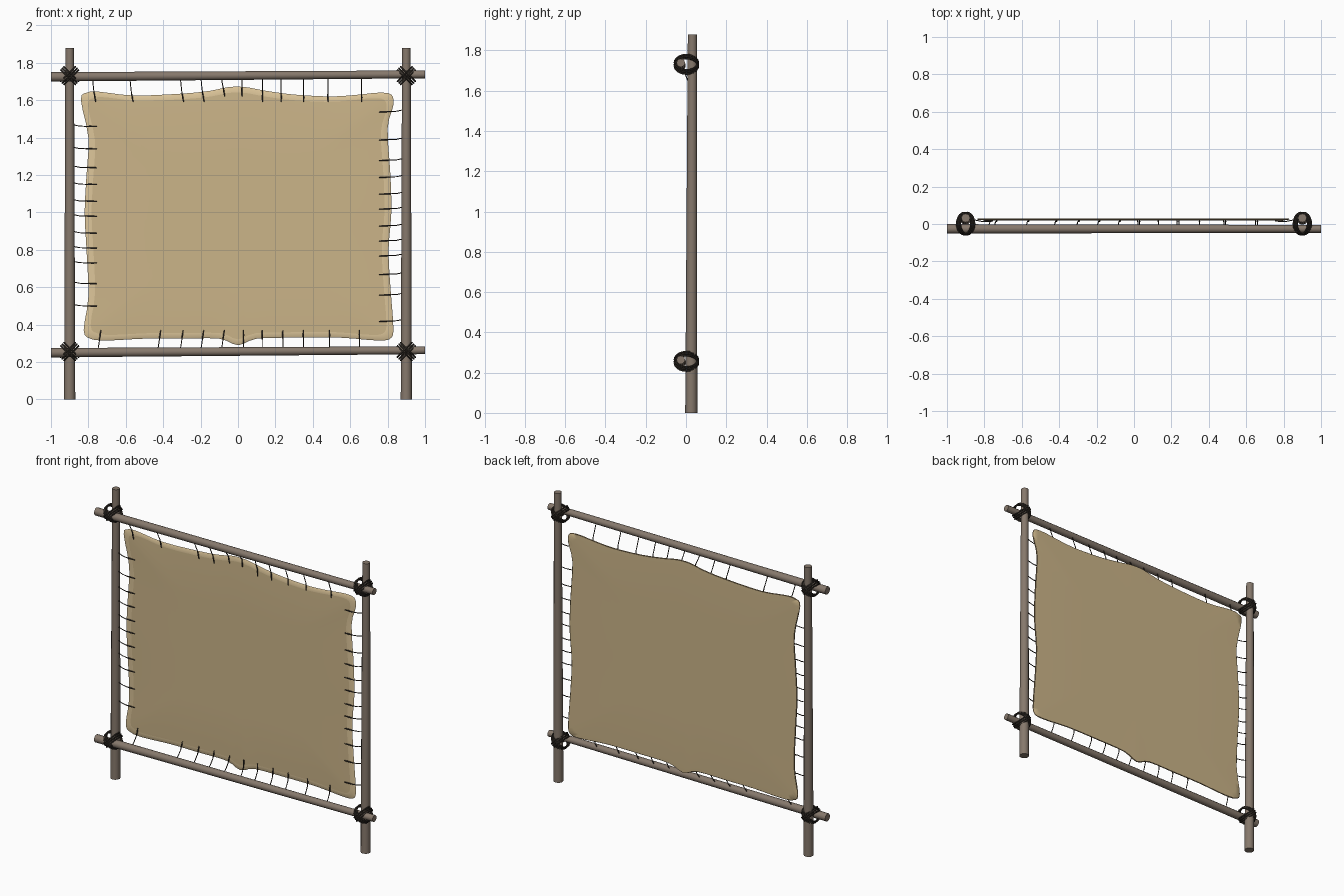
import bpy, bmesh, math
from mathutils import Vector, Matrix

cube = bpy.data.objects.get("Cube")
if cube:
    bpy.data.objects.remove(cube, do_unlink=True)


def material(name, color):
    mat = bpy.data.materials.new(name)
    mat.use_nodes = True
    mat.diffuse_color = (*color, 1)
    shader = mat.node_tree.nodes["Principled BSDF"]
    shader.inputs["Base Color"].default_value = (*color, 1)
    shader.inputs["Roughness"].default_value = 0.9
    return mat


wood = material("weathered wood", (0.24, 0.19, 0.15))
tan = material("tan hide", (0.60, 0.46, 0.25))
pale = material("pale hide rim", (0.72, 0.56, 0.32))
brown = material("brown hide edge", (0.2, 0.14, 0.07))
cord = material("dark cord", (0.035, 0.028, 0.022))


def finish(name, bm, mats):
    bmesh.ops.recalc_face_normals(bm, faces=bm.faces)
    mesh = bpy.data.meshes.new(name)
    bm.to_mesh(mesh)
    bm.free()
    for mat in mats:
        mesh.materials.append(mat)
    obj = bpy.data.objects.new(name, mesh)
    bpy.context.collection.objects.link(obj)
    bpy.ops.object.select_all(action="DESELECT")
    obj.select_set(True)
    bpy.context.view_layer.objects.active = obj
    bpy.ops.object.shade_smooth_by_angle(angle=math.radians(40))
    return obj


def tube(bm, path, radii, sides, closed=False):
    """Sweep a round section along a path."""
    path = [Vector(p) for p in path]
    n = len(path)
    rings = []
    for i, p in enumerate(path):
        a = path[i - 1] if closed or i else p
        b = path[(i + 1) % n] if closed or i < n - 1 else p
        d = (b - a).normalized()
        ref = Vector((0, 1, 0)) if abs(d.y) < 0.8 else Vector((1, 0, 0))
        if closed:
            ref = d.cross(path[0] - path[n // 2]) if i % (n // 2) else ref
            ref = (path[1] - path[0]).cross(path[n // 4] - path[0])
        u = d.cross(ref).normalized()
        v = d.cross(u)
        angles = [2 * math.pi * k / sides for k in range(sides)]
        rings.append([bm.verts.new(p + radii[i] * (u * math.cos(t) + v * math.sin(t)))
                      for t in angles])
    for i in range(n if closed else n - 1):
        r, s = rings[i], rings[(i + 1) % n]
        for k in range(sides):
            m = (k + 1) % sides
            bm.faces.new((r[k], r[m], s[m], s[k]))
    if not closed:
        bm.faces.new(rings[0])
        bm.faces.new(rings[-1])


def pole(name, a, b, ra, rb):
    a, b = Vector(a), Vector(b)
    bm = bmesh.new()
    tube(bm, [a, a.lerp(b, 0.5), b], [ra, (ra + rb) / 2, rb], 12)
    finish(name, bm, [wood])


# Frame poles
for side, x in (("left", 0.9), ("right", -0.9)):
    pole(side + "_post", (x, 0.026, 0), (x, 0.032, 1.88), 0.03, 0.023)
pole("top_rail", (-1, -0.026, 1.725), (1, -0.026, 1.738), 0.025, 0.021)
pole("bottom_rail", (-1, -0.026, 0.25), (1, -0.026, 0.263), 0.025, 0.021)

# Crossed lashings where the poles meet
for level, z in (("top", 1.731), ("bottom", 0.256)):
    for side, x in (("left", 0.9), ("right", -0.9)):
        bm = bmesh.new()
        for tilt in (-1, 1):
            along = Vector((1, 0, tilt)).normalized()
            across = Vector((1, 0, -tilt)).normalized()
            for shift in (-0.012, 0, 0.012):
                ring = []
                for k in range(20):
                    t = math.tau * k / 20
                    ring.append(Vector((x, 0.002, z)) + across * shift
                                + along * 0.054 * math.cos(t)
                                + Vector((0, 0.058 * math.sin(t), 0)))
                tube(bm, ring, [0.0055] * 20, 6, closed=True)
        finish(f"{level}_{side}_lashing", bm, [cord])

# Wavy hide outline, clockwise from the upper right-hand corner
outline = [Vector(p) for p in (
    (-.84, 1.6), (-.81, 1.64), (-.74, 1.645), (-.56, 1.625), (-.3, 1.635),
    (-.15, 1.65), (-.05, 1.67), (.04, 1.67), (.15, 1.65), (.3, 1.63),
    (.5, 1.62), (.65, 1.63), (.75, 1.64), (.82, 1.63), (.83, 1.57),
    (.8, 1.45), (.815, 1.2), (.82, 1), (.805, .8), (.815, .6),
    (.83, .4), (.82, .33), (.75, .315), (.55, .33), (.3, .33),
    (.1, .325), (0, .29), (-.1, .325), (-.3, .325), (-.5, .325),
    (-.7, .315), (-.79, .325), (-.825, .37), (-.8, .55), (-.81, .8),
    (-.82, 1), (-.81, 1.2), (-.8, 1.4))]


def smooth_loop(pts, steps=3):
    out = []
    for i, b in enumerate(pts):
        a, c, d = pts[i - 1], pts[(i + 1) % len(pts)], pts[(i + 2) % len(pts)]
        for s in range(steps):
            t = s / steps
            out.append(0.5 * (2 * b + (c - a) * t + (2 * a - 5 * b + 4 * c - d) * t * t
                              + (3 * b - a - 3 * c + d) * t ** 3))
    return out


# Stretched hide: concentric loops from front centre, round the edge, to the back
loop = smooth_loop(outline)
centre = Vector((0, 0.98))
profile = [(0.5, 0.02, 0), (0.955, 0.02, 1), (0.99, 0.0215, 1), (1, 0.025, 2),
           (0.995, 0.029, 0), (0.955, 0.03, 0), (0.5, 0.03, 0)]
bm = bmesh.new()
rings = []
for scale, y, _ in profile:
    flat = [centre + (p - centre) * scale for p in loop]
    rings.append([bm.verts.new((p.x, y, p.y)) for p in flat])
for j in range(len(rings) - 1):
    r, s = rings[j], rings[j + 1]
    for k in range(len(loop)):
        m = (k + 1) % len(loop)
        face = bm.faces.new((r[k], r[m], s[m], s[k]))
        face.material_index = profile[j][2]
for ring in (rings[0], rings[-1]):
    hub = bm.verts.new((0, ring[0].co.y, centre.y))
    for k, v in enumerate(ring):
        bm.faces.new((v, ring[(k + 1) % len(ring)], hub))
finish("hide", bm, [tan, pale, brown])


# Laces: a thin strand from pole to hide, then a thicker stitch over the front
def lace(bm, start, edge, end):
    start, edge, end = Vector(start), Vector(edge), Vector(end)
    sag = start.lerp(edge, 0.5) + Vector((0, 0, -0.003))
    tube(bm, [start, sag, edge], [0.0028] * 3, 5)
    tube(bm, [edge, edge.lerp(end, 0.5), end], [0.003, 0.0045, 0.003], 5)


top_x = (-.77, -.57, -.3, -.19, -.08, .02, .13, .23, .35, .48, .66)
bottom_x = (-.74, -.42, -.3, -.19, -.08, .03, .13, .24, .35, .49, .65)
right_z = (1.46, 1.34, 1.24, 1.15, 1.06, .98, .89, .81, .73, .62, .5)
left_z = (1.54, 1.39, 1.28, 1.19, 1.1, 1.02, .93, .85, .77, .67, .56, .42)

for name, xs, rail, edge, tip in (("top_laces", top_x, 1.715, 1.64, 1.59),
                                  ("bottom_laces", bottom_x, 0.27, 0.32, 0.37)):
    bm = bmesh.new()
    for x in xs:
        lift = 0.03 if name == "top_laces" and abs(x) < 0.1 else 0
        lean = 0.008 if x < 0 else 0
        lace(bm, (x - lean, -0.015, rail), (x, 0.013, edge + lift), (x + lean, 0.016, tip + lift))
    finish(name, bm, [cord])

for name, zs, side in (("left_laces", left_z, 1), ("right_laces", right_z, -1)):
    bm = bmesh.new()
    for z in zs:
        lace(bm, (side * 0.88, 0.027, z + 0.008), (side * 0.815, 0.014, z),
             (side * 0.755, 0.016, z - 0.002))
    finish(name, bm, [cord])
